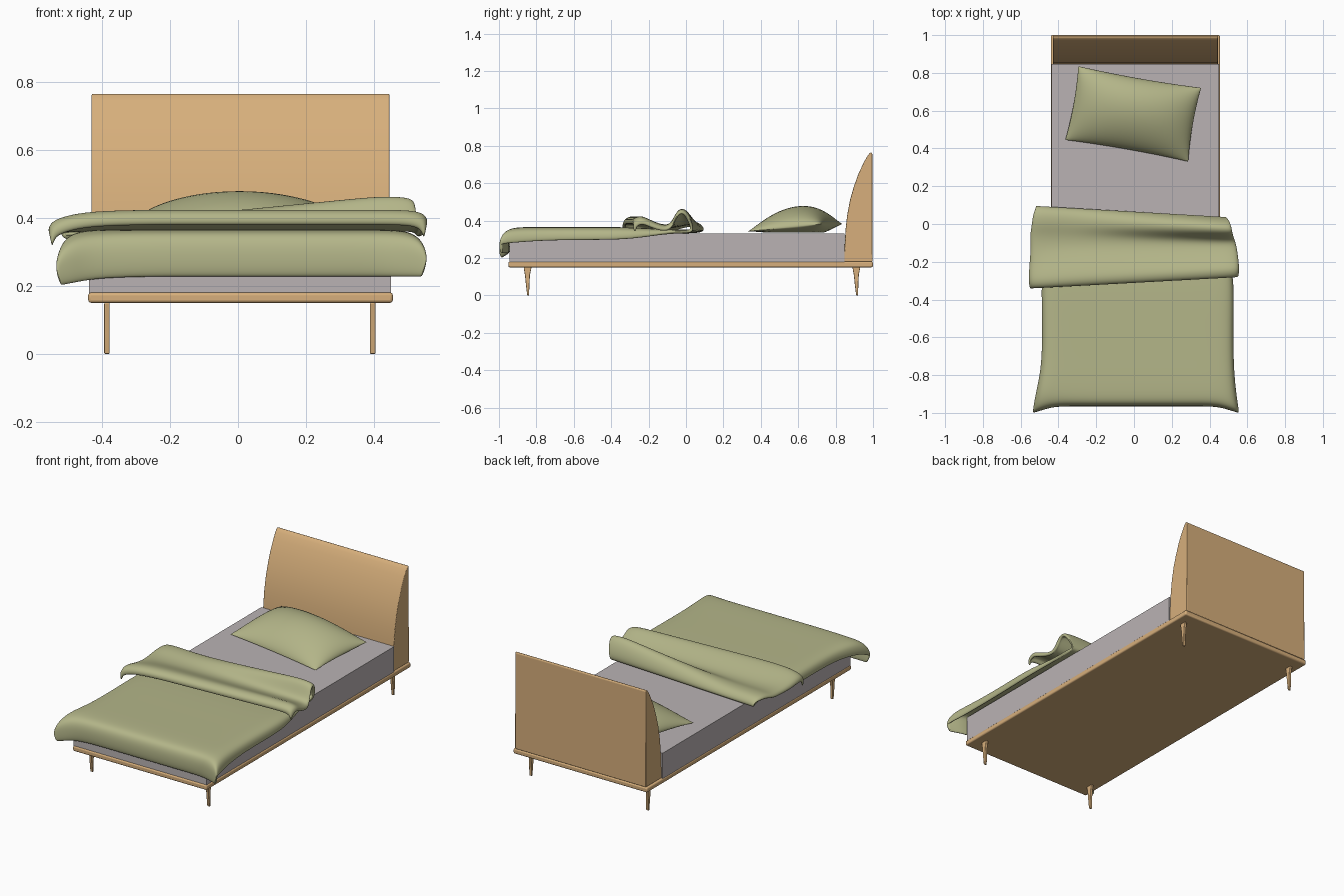
import bpy, bmesh, math
from mathutils import Matrix

if "Cube" in bpy.data.objects:
    bpy.data.objects.remove(bpy.data.objects["Cube"])


def material(name, rgb):
    m = bpy.data.materials.new(name)
    m.diffuse_color = (*rgb, 1)
    m.use_nodes = True
    m.node_tree.nodes["Principled BSDF"].inputs["Base Color"].default_value = m.diffuse_color
    return m


WOOD = material("light_wood", (0.68, 0.43, 0.20))
GREY = material("mattress_grey", (0.49, 0.45, 0.455))
GREEN = material("sage_green", (0.455, 0.465, 0.25))


def finish(name, bm, mat, angle=35):
    bmesh.ops.recalc_face_normals(bm, faces=bm.faces)
    me = bpy.data.meshes.new(name)
    bm.to_mesh(me)
    bm.free()
    ob = bpy.data.objects.new(name, me)
    bpy.context.collection.objects.link(ob)
    me.materials.append(mat)
    bpy.ops.object.select_all(action='DESELECT')
    ob.select_set(True)
    bpy.context.view_layer.objects.active = ob
    bpy.ops.object.shade_smooth_by_angle(angle=math.radians(angle))
    return ob


def bevel(ob, width):
    b = ob.modifiers.new("bevel", 'BEVEL')
    b.width, b.segments = width, 3
    b.limit_method, b.angle_limit = 'ANGLE', math.radians(40)


def box(name, x, y, z, mat, width=0):
    bm = bmesh.new()
    bmesh.ops.create_cube(bm, size=1)
    for v in bm.verts:
        v.co = [r[0] + (r[1] - r[0]) * (c + 0.5) for r, c in zip((x, y, z), v.co)]
    ob = finish(name, bm, mat)
    if width:
        bevel(ob, width)
    return ob


def extrude_x(name, profile, x0, x1, mat):
    """Side outline (y, z) pulled along x."""
    bm = bmesh.new()
    a = [bm.verts.new((x0, y, z)) for y, z in profile]
    b = [bm.verts.new((x1, y, z)) for y, z in profile]
    n = len(profile)
    for i in range(n):
        bm.faces.new((a[i], a[(i + 1) % n], b[(i + 1) % n], b[i]))
    bm.faces.new(a)
    bm.faces.new(b[::-1])
    return finish(name, bm, mat)


# bed base and mattress
box("bed_base", (-0.44, 0.455), (-0.95, 1.0), (0.15, 0.18), WOOD, 0.008)
box("mattress", (-0.438, 0.45), (-0.943, 0.848), (0.178, 0.332), GREY)

# curved headboard
curve = [(0.845, 0.18), (0.848, 0.26), (0.853, 0.35), (0.862, 0.43), (0.877, 0.51),
         (0.897, 0.58), (0.922, 0.65), (0.95, 0.71), (0.97, 0.745), (0.982, 0.76),
         (0.990, 0.765), (0.996, 0.758), (0.997, 0.18)]
head = extrude_x("headboard", curve, -0.43, 0.445, WOOD)
bevel(head, 0.004)

# tapered blade legs
for end, yc, shift in (("front", -0.844, -0.003), ("back", 0.915, -0.004)):
    leg = [(-0.005, 0), (0.005, 0), (0.008, 0.06), (0.012, 0.11), (0.021, 0.15),
           (-0.021, 0.15), (-0.015, 0.11), (-0.011, 0.06)]
    for side, xc in (("left", -0.385), ("right", 0.396)):
        ob = extrude_x(f"{end}_{side}_leg", [(yc + y + shift * z / 0.15, z) for y, z in leg],
                       xc - 0.008, xc + 0.008, WOOD)
        bevel(ob, 0.003)

# pillow: domed top and nearly flat underside sharing one seam
bm = bmesh.new()
NU, NV = 32, 24
for top in (True, False):
    grid = []
    for i in range(NU + 1):
        row = []
        for j in range(NV + 1):
            u = math.sin(math.pi / 2 * (2 * i / NU - 1))
            v = math.sin(math.pi / 2 * (2 * j / NV - 1))
            seam = 0.362 + 0.020 * v
            fu = max(0, 1 - u * u) ** 0.55
            fv = max(0, 1 - v * v) ** 0.6
            if top:
                z = seam + 0.112 * fu * fv * (1 + 0.12 * v)
            else:
                z = seam - (seam - 0.335) * min(1, 1.6 * fu * fv)
            x = 0.33 * u * (1 - 0.03 * (1 - v * v))
            y = 0.198 * v * (1 - 0.04 * (1 - u * u))
            row.append(bm.verts.new((x, y, z)))
        grid.append(row)
    for i in range(NU):
        for j in range(NV):
            bm.faces.new((grid[i][j], grid[i + 1][j], grid[i + 1][j + 1], grid[i][j + 1]))
bmesh.ops.remove_doubles(bm, verts=bm.verts, dist=0.0002)
bmesh.ops.transform(bm, verts=bm.verts, matrix=Matrix.Translation((-0.004, 0.583, 0))
                    @ Matrix.Rotation(math.radians(-10), 4, 'Z'))
finish("pillow", bm, GREEN, 60)

# blanket: cloth path from the foot hem to the head end, then folded back
# each row: y, z, x centre, half width, side drop, skew of y, lift on the right
rows = [(-0.950, 0.225, 0.01, 0.530, 0.000, 0.00, 0),
        (-0.958, 0.280, 0.01, 0.545, 0.015, 0.00, 0),
        (-0.952, 0.345, 0.01, 0.540, 0.070, 0.00, 0),
        (-0.900, 0.356, 0.01, 0.525, 0.075, 0.00, 0),
        (-0.750, 0.355, 0.02, 0.500, 0.062, 0.00, 0),
        (-0.500, 0.355, 0.02, 0.500, 0.060, 0.00, 0),
        (-0.300, 0.355, 0.02, 0.505, 0.058, 0.00, 0),
        (-0.120, 0.343, 0.01, 0.480, 0.015, 0.00, 0),
        (0.020, 0.341, 0.00, 0.490, 0.000, -0.02, 0),
        (0.066, 0.344, -0.02, 0.500, 0.000, -0.03, 0),
        (0.052, 0.372, -0.01, 0.505, 0.010, -0.03, 0.03),
        (0.020, 0.388, -0.01, 0.520, 0.018, -0.03, 0.07),
        (-0.025, 0.385, -0.01, 0.525, 0.020, -0.02, 0.07),
        (-0.065, 0.370, -0.01, 0.535, 0.022, -0.01, 0.00),
        (-0.130, 0.366, 0.00, 0.540, 0.025, 0.00, 0.00),
        (-0.210, 0.398, 0.00, 0.548, 0.030, 0.01, 0),
        (-0.270, 0.420, 0.00, 0.552, 0.035, 0.03, 0),
        (-0.305, 0.405, 0.00, 0.552, 0.045, 0.03, 0),
        (-0.302, 0.378, 0.00, 0.545, 0.045, 0.03, 0)]
# each column: share of half width, share of side drop
half = [(0.25, 0), (0.55, 0), (0.80, 0), (0.92, 0.03), (0.99, 0.25), (1.0, 1.0)]
cols = [(-f, d) for f, d in half[::-1]] + [(0, 0)] + half
bm = bmesh.new()
grid = []
for k, (y, z, xc, hw, drop, skew, lift) in enumerate(rows):
    line = []
    for t, d in cols:
        up = lift * max(0, min(1, (t + 0.5) / 1.3))
        flare = -0.035 * max(0, abs(t) - 0.8) / 0.2 if k < 3 else 0
        sag = -0.025 * max(0, -t - 0.75) / 0.25 if k < 3 or k > 14 else 0
        line.append(bm.verts.new((xc + hw * t, y + skew * t + flare, z - drop * d + up + sag)))
    grid.append(line)
for a, b in zip(grid, grid[1:]):
    for i in range(len(cols) - 1):
        bm.faces.new((a[i], a[i + 1], b[i + 1], b[i]))
blanket = finish("blanket", bm, GREEN, 180)
s = blanket.modifiers.new("thickness", 'SOLIDIFY')
s.thickness, s.offset = 0.02, 0
d = blanket.modifiers.new("smooth", 'SUBSURF')
d.levels = d.render_levels = 3
